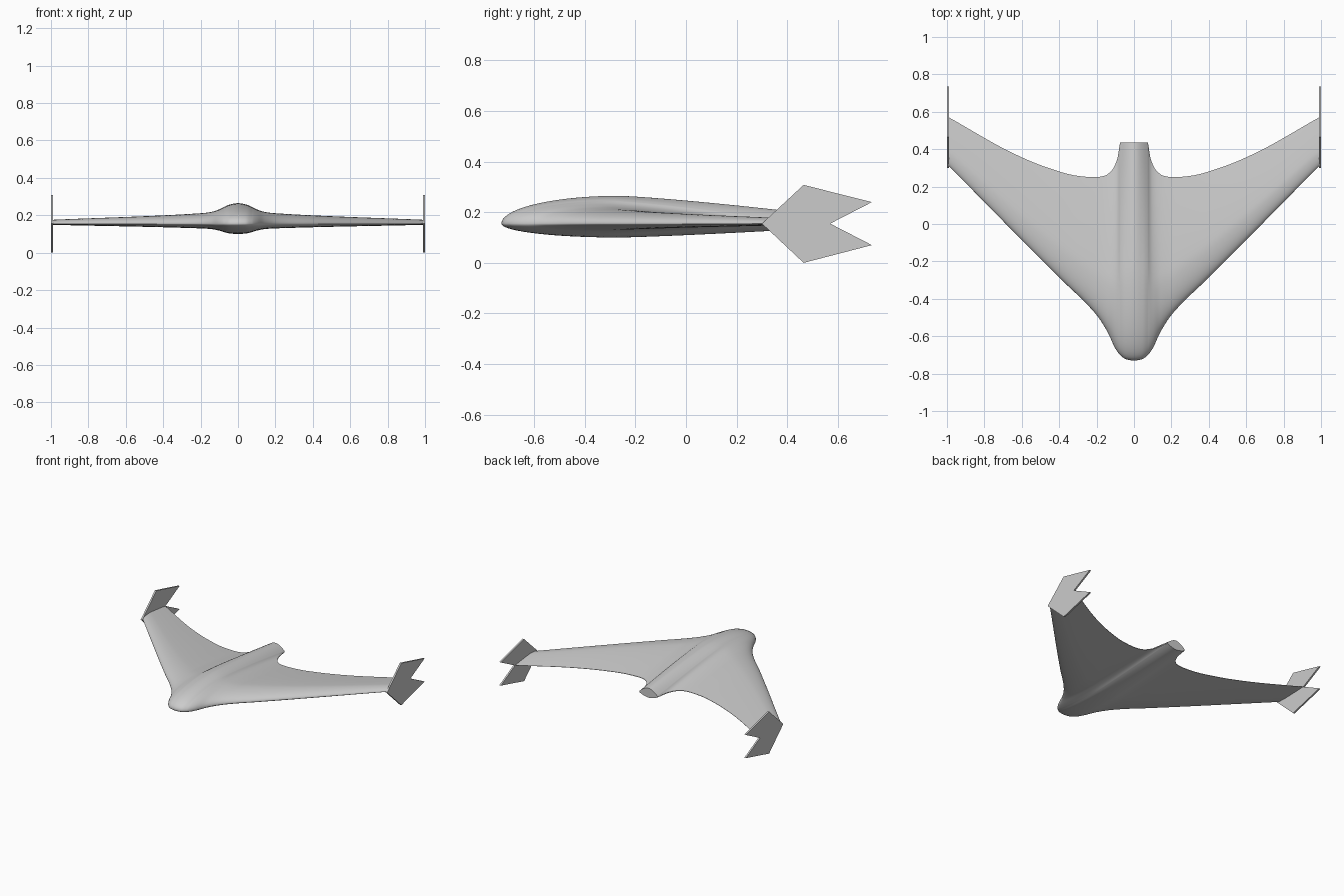
import bpy, bmesh, math

cube = bpy.data.objects.get("Cube")
if cube:
    bpy.data.objects.remove(cube)

grey = bpy.data.materials.new("light grey")
grey.use_nodes = True
COLOUR = (0.6, 0.6, 0.6, 1)
grey.diffuse_color = COLOUR
grey.node_tree.nodes["Principled BSDF"].inputs["Base Color"].default_value = COLOUR

HALF_SPAN = 0.99
WAIST_Z = 0.155

# Spanwise profiles: (distance from centre, value)
LEADING = [(0, -.73), (.04, -.724), (.075, -.7), (.1, -.665), (.14, -.58),
           (.19, -.5), (.26, -.42), (.37, -.315), (HALF_SPAN, .31)]
TRAILING = [(0, .435), (.074, .435), (.08, .40), (.09, .345), (.12, .285), (.16, .257), (.21, .25),
            (.3, .257), (.45, .297), (.64, .375), (HALF_SPAN, .57)]
TOP = [(0, .11), (.05, .101), (.1, .077), (.14, .064), (.2, .056), (HALF_SPAN, .021)]
BOTTOM = [(0, .055), (.05, .051), (.1, .037), (.14, .029), (.2, .025), (HALF_SPAN, .006)]


def smooth(points, x):
    """Monotone cubic interpolation through a profile."""
    n = len(points)
    slope = [(b[1] - a[1]) / (b[0] - a[0]) for a, b in zip(points, points[1:])]

    def tangent(i):
        if i == 0:
            return 0.0
        if i == n - 1:
            return slope[-1]
        p, q = slope[i - 1], slope[i]
        return 2 * p * q / (p + q) if p * q > 0 else 0.0

    i = next((k for k in range(n - 1) if x <= points[k + 1][0]), n - 2)
    (x0, y0), (x1, y1) = points[i], points[i + 1]
    h = x1 - x0
    t = (x - x0) / h
    return ((1 + 2 * t) * (1 - t) ** 2 * y0 + t * (1 - t) ** 2 * h * tangent(i)
            + t * t * (3 - 2 * t) * y1 + t * t * (t - 1) * h * tangent(i + 1))


def thickness(s, peak, end):
    """Elliptical nose rising to the peak, then a taper to the tail."""
    if s < peak:
        return math.sqrt(max(0, 1 - (1 - s / peak) ** 2))
    return 1 - (1 - end) * ((s - peak) / (1 - peak)) ** 1.25


def section(x):
    """Closed airfoil loop: upper tail, nose, lower tail."""
    d = abs(x)
    front, back = smooth(LEADING, d), smooth(TRAILING, d)
    top, bottom = smooth(TOP, d), smooth(BOTTOM, d)
    tail = max(.04, .42 * (1 - (d / .08) ** 2))
    peak = .4 - .1 * min(1, d / .2)
    steps = 28
    loop = []
    for k in range(-steps, steps + 1):
        s = 1 - math.cos(abs(k) / steps * math.pi / 2)
        height = thickness(s, peak, tail) * (top if k < 0 else -bottom)
        loop.append((x, front + s * (back - front), WAIST_Z + height))
    return loop


def add_object(name, bm):
    bmesh.ops.recalc_face_normals(bm, faces=bm.faces)
    mesh = bpy.data.meshes.new(name)
    bm.to_mesh(mesh)
    bm.free()
    mesh.materials.append(grey)
    obj = bpy.data.objects.new(name, mesh)
    bpy.context.collection.objects.link(obj)
    return obj


# Blended body and wings, lofted from tip to tip
half = [.008 * i for i in range(28)]
half += [.224 + (HALF_SPAN - .224) * i / 24 for i in range(25)]
half = sorted(half + [.074, .077])
stations = [-x for x in reversed(half[1:])] + half

bm = bmesh.new()
rings = [[bm.verts.new(p) for p in section(x)] for x in stations]
for a, b in zip(rings, rings[1:]):
    count = len(a)
    for i in range(count):
        j = (i + 1) % count
        bm.faces.new((a[i], a[j], b[j], b[i]))
bm.faces.new(rings[0])
bm.faces.new(rings[-1])
body = add_object("blended_wing_body", bm)
bpy.context.view_layer.objects.active = body
body.select_set(True)
bpy.ops.object.shade_smooth_by_angle(angle=math.radians(40))

# Swallow-tailed wingtip fins
FIN = [(.30, .155), (.465, .308), (.735, .24), (.57, .155), (.735, .07), (.465, 0)]
for name, side in (("left_fin", 1), ("right_fin", -1)):
    bm = bmesh.new()
    face = bm.faces.new([bm.verts.new((side * .988, y, z)) for y, z in FIN])
    out = bmesh.ops.extrude_face_region(bm, geom=[face])
    moved = [v for v in out["geom"] if isinstance(v, bmesh.types.BMVert)]
    bmesh.ops.translate(bm, verts=moved, vec=(side * .012, 0, 0))
    add_object(name, bm)
